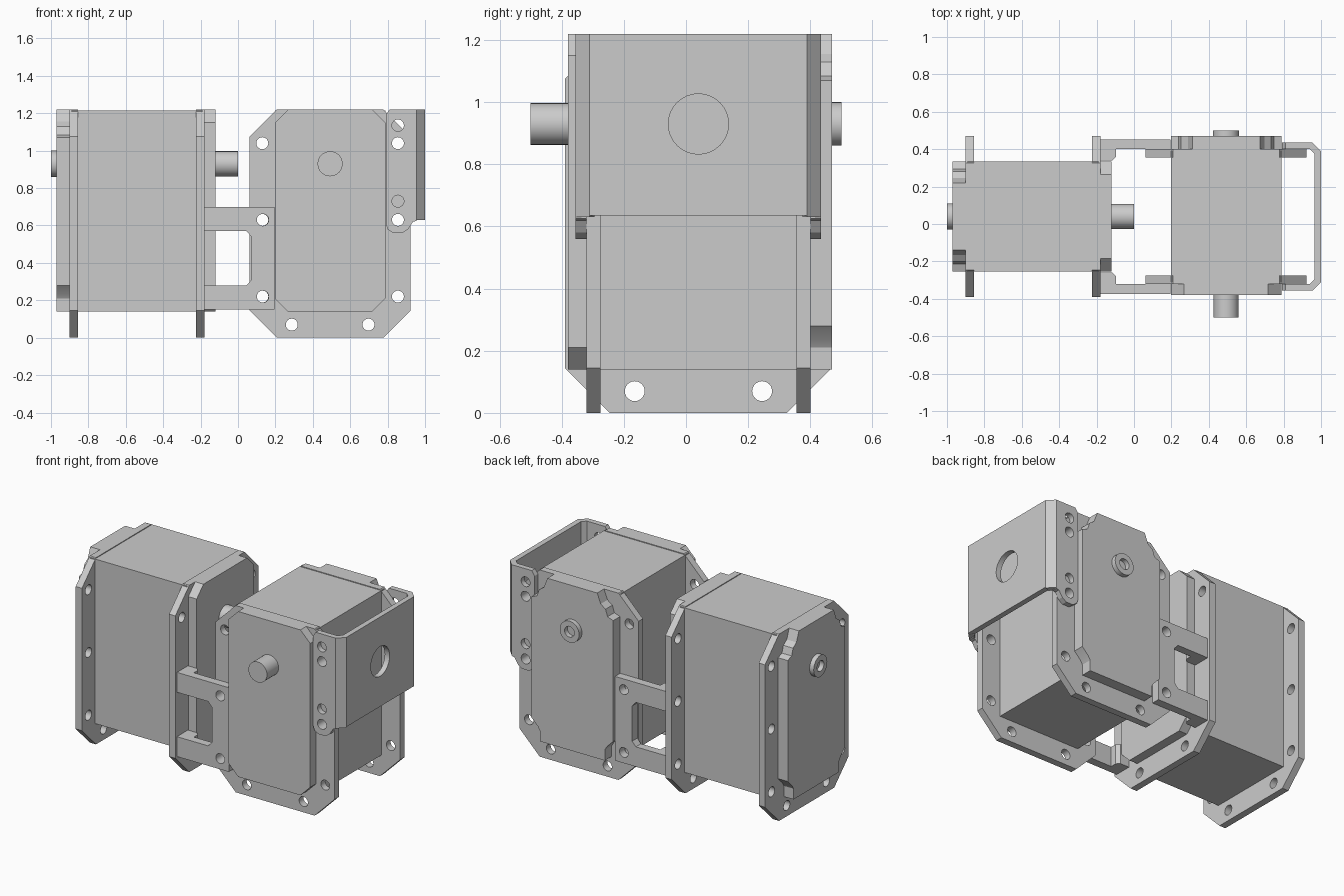
import bpy, bmesh, math
from mathutils import Matrix

if "Cube" in bpy.data.objects:
    bpy.data.objects.remove(bpy.data.objects["Cube"])

AXES = {  # profile (u, v) extruded along depth w
    'X': lambda u, v, w: (w, u, v),
    'Y': lambda u, v, w: (u, w, v),
    'Z': lambda u, v, w: (u, v, w),
}


def circle(cx, cz, r, n=24):
    return [(cx + r * math.cos(2 * math.pi * i / n),
             cz + r * math.sin(2 * math.pi * i / n)) for i in range(n)]


def box(u0, v0, u1, v1):
    return [(u0, v0), (u1, v0), (u1, v1), (u0, v1)]


def octagon(u0, v0, u1, v1, c):
    return [(u0 + c, v0), (u1 - c, v0), (u1, v0 + c), (u1, v1 - c),
            (u1 - c, v1), (u0 + c, v1), (u0, v1 - c), (u0, v0 + c)]


def prism(name, outline, a, b, axis='Y', holes=(), matrix=None):
    """Extrude an outline with holes from depth a to b along an axis."""
    cu = bpy.data.curves.new(name + "_curve", 'CURVE')
    cu.dimensions = '2D'
    cu.fill_mode = 'BOTH'
    cu.extrude = (b - a) / 2
    for loop in [outline, *holes]:
        s = cu.splines.new('POLY')
        s.points.add(len(loop) - 1)
        for p, (u, v) in zip(s.points, loop):
            p.co = (u, v, 0, 1)
        s.use_cyclic_u = True
    tmp = bpy.data.objects.new(name + "_tmp", cu)
    bpy.context.collection.objects.link(tmp)
    dg = bpy.context.evaluated_depsgraph_get()
    me = bpy.data.meshes.new_from_object(tmp.evaluated_get(dg))
    bpy.data.objects.remove(tmp)
    bpy.data.curves.remove(cu)
    for v in me.vertices:
        v.co = AXES[axis](v.co.x, v.co.y, v.co.z + (a + b) / 2)
    if matrix:
        me.transform(matrix)
    bm = bmesh.new()
    bm.from_mesh(me)
    bmesh.ops.remove_doubles(bm, verts=bm.verts, dist=1e-4)
    bmesh.ops.recalc_face_normals(bm, faces=bm.faces)
    bm.to_mesh(me)
    bm.free()
    me.name = name
    ob = bpy.data.objects.new(name, me)
    bpy.context.collection.objects.link(ob)
    bpy.context.view_layer.objects.active = ob
    ob.select_set(True)
    bpy.ops.object.shade_smooth_by_angle(angle=math.radians(20))
    ob.select_set(False)
    return ob


CX = 0.4925   # lateral centre of the right motor
CY = 0.04     # depth centre of both brackets
HR = 0.032    # bolt hole radius


def motor(prefix, m=None):
    # main case
    prism(prefix + "_case", box(CX - .295, .14, CX + .295, 1.215), -.31, .39, matrix=m)
    # bolt flanges
    holes = [circle(CX + s * .3625, z, HR) for s in (-1, 1) for z in (.22, .63, 1.04)]
    holes += [circle(CX + s * .205, .07, HR) for s in (-1, 1)]
    for label, a, b in (("front", -.32, -.275), ("rear", .355, .40)):
        prism(f"{prefix}_{label}_flange", octagon(CX - .43, 0, CX + .43, 1.22, .145),
              a, b, holes=holes, matrix=m)
    # front cover with clipped corners
    prism(prefix + "_front_cover", octagon(CX - .295, .14, CX + .295, 1.22, .07),
          -.38, -.32, matrix=m)
    # rear cover with stepped corners
    half = [(.235, .14), (.235, .21), (.25, .235), (.295, .28), (.295, 1.07),
            (.255, 1.085), (.24, 1.13), (.205, 1.155), (.18, 1.22)]
    outline = [(CX + x, z) for x, z in half] + [(CX - x, z) for x, z in reversed(half)]
    prism(prefix + "_rear_cover", outline, .40, .47, matrix=m)
    # output shaft and rear bearing ring
    prism(prefix + "_shaft", circle(CX, .93, .067, 32), -.50, -.37, matrix=m)
    prism(prefix + "_rear_ring", circle(CX, .93, .07, 32), .469, .50,
          holes=[circle(CX, .93, .035)], matrix=m)


motor("right_motor")
motor("left_motor", Matrix.Translation((-.5, CY, 0)) @ Matrix.Rotation(math.pi / 2, 4, 'Z')
      @ Matrix.Translation((-CX, 0, 0)))


def span(side, near, far):
    """Depth range at a distance from the centre plane on one side."""
    return sorted((CY + side * near, CY + side * far))


for side, label in ((-1, "front"), (1, "rear")):
    # joining bracket: C-shaped arm with two mounting tabs
    c_arm = [(-.18, .15), (.195, .15), (.195, .70), (-.18, .70), (-.18, .57),
             (.045, .57), (.072, .54), (.072, .31), (.045, .28), (-.18, .28)]
    prism(f"joining_arm_{label}", c_arm, *span(side, .36, .413),
          holes=[circle(.1325, z, HR) for z in (.22, .63)])
    tab = [(-.18, .30), (-.115, .30), (-.095, .32), (-.095, .365), (-.18, .365)]
    for z0, z1, pos in ((.15, .28, "lower"), (.57, .70, "upper")):
        prism(f"joining_tab_{label}_{pos}", [(x, CY + side * d) for x, d in tab],
              z0, z1, 'Z')
    # end bracket: side arm and chamfered corner
    arm = [(.79, .61), (.80, .58), (.83, .56), (.88, .56), (.91, .58), (.935, .62),
           (.955, .625), (.955, 1.22), (.81, 1.22), (.79, 1.19)]
    prism(f"end_bracket_arm_{label}", arm, *span(side, .36, .395),
          holes=[circle(.855, z, HR) for z in (.63, .73, 1.04, 1.135)])
    corner = [(.94, .395), (.955, .395), (1.0, .35), (.965, .335), (.94, .36)]
    prism(f"end_bracket_corner_{label}", [(x, CY + side * d) for x, d in corner],
          .63, 1.22, 'Z')

# end bracket face with its round opening
prism("end_bracket_face", box(CY - .35, .635, CY + .35, 1.22), .965, 1.0, 'X',
      holes=[circle(CY, .93, .097, 32)])
